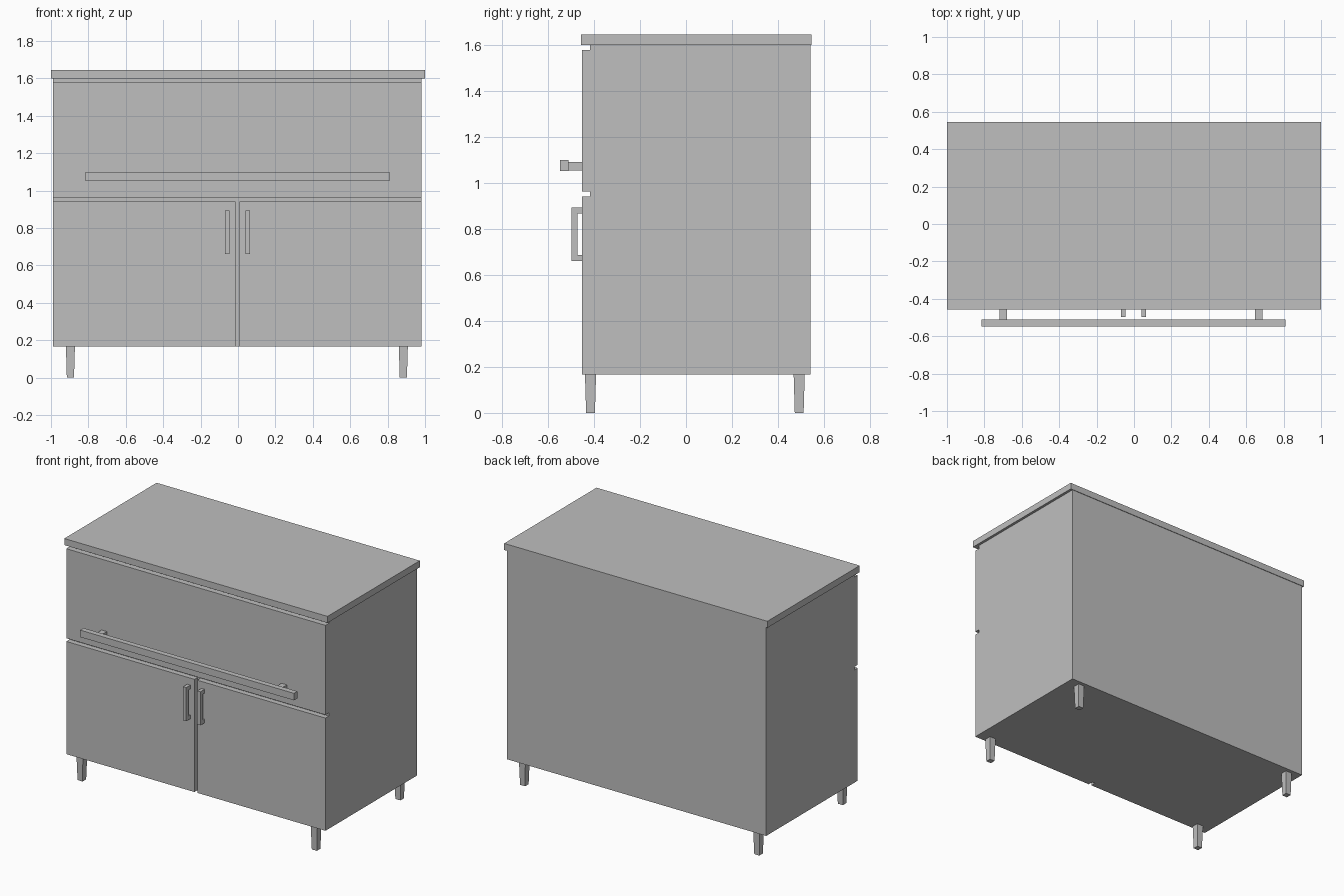
import bpy
import bmesh

cube = bpy.data.objects.get("Cube")
if cube:
    bpy.data.objects.remove(cube, do_unlink=True)

# One plain grey for the whole cabinet
grey = bpy.data.materials.new("plain_grey")
grey.use_nodes = True
colour = (0.52, 0.52, 0.52, 1)
grey.diffuse_color = colour
grey.node_tree.nodes["Principled BSDF"].inputs["Base Color"].default_value = colour

MID = -0.003                     # centre line of the body
LEFT, RIGHT = 0.985 + MID, -0.985 + MID
FRONT, RECESS, BACK = -0.453, -0.417, 0.541
BASE, BODY_TOP = 0.166, 1.60


def box(name, x, y, z, taper=1.0):
    """Box between (min, max) pairs; taper scales its lower end."""
    bm = bmesh.new()
    bmesh.ops.create_cube(bm, size=1)
    for v in bm.verts:
        s = taper if v.co.z < 0 else 1.0
        for i, (lo, hi) in enumerate((x, y, z)):
            k = s if i < 2 else 1.0
            v.co[i] = (lo + hi) / 2 + v.co[i] * (hi - lo) * k
    mesh = bpy.data.meshes.new(name)
    bm.to_mesh(mesh)
    bm.free()
    mesh.materials.append(grey)
    obj = bpy.data.objects.new(name, mesh)
    bpy.context.collection.objects.link(obj)
    return obj


# Body and worktop
box("carcass", (RIGHT, LEFT), (RECESS, BACK), (BASE, BODY_TOP))
box("worktop", (-1, 1), (-0.457, 0.545), (BODY_TOP, 1.645))

# Drawer front with a long bar handle on two posts
box("drawer_front", (RIGHT, LEFT), (FRONT, RECESS), (0.962, 1.577))
box("drawer_handle_bar", (-0.816, 0.809), (-0.548, -0.511), (1.052, 1.10))
for side, x in (("right", -0.70), ("left", 0.668)):
    box(f"drawer_handle_post_{side}", (x - 0.02, x + 0.02),
        (-0.511, FRONT), (1.054, 1.09))

# Doors, each with an upright handle near the centre gap
for side, s in (("right", -1), ("left", 1)):
    box(f"door_{side}", sorted((MID + s * 0.011, MID + s * 0.985)),
        (FRONT, RECESS), (BASE, 0.94))
    x = MID + s * 0.054
    width = (x - 0.012, x + 0.012)
    box(f"door_handle_bar_{side}", width, (-0.498, -0.472), (0.661, 0.892))
    for end, z in (("lower", (0.661, 0.687)), ("upper", (0.866, 0.892))):
        box(f"door_handle_post_{end}_{side}", width, (-0.472, FRONT), z)

# Tapered legs
for side, s in (("right", -1), ("left", 1)):
    for end, y in (("front", -0.415), ("back", 0.492)):
        x = MID - 0.003 + s * 0.89
        box(f"leg_{end}_{side}", (x - 0.024, x + 0.024),
            (y - 0.024, y + 0.024), (0, BASE), taper=0.8)
